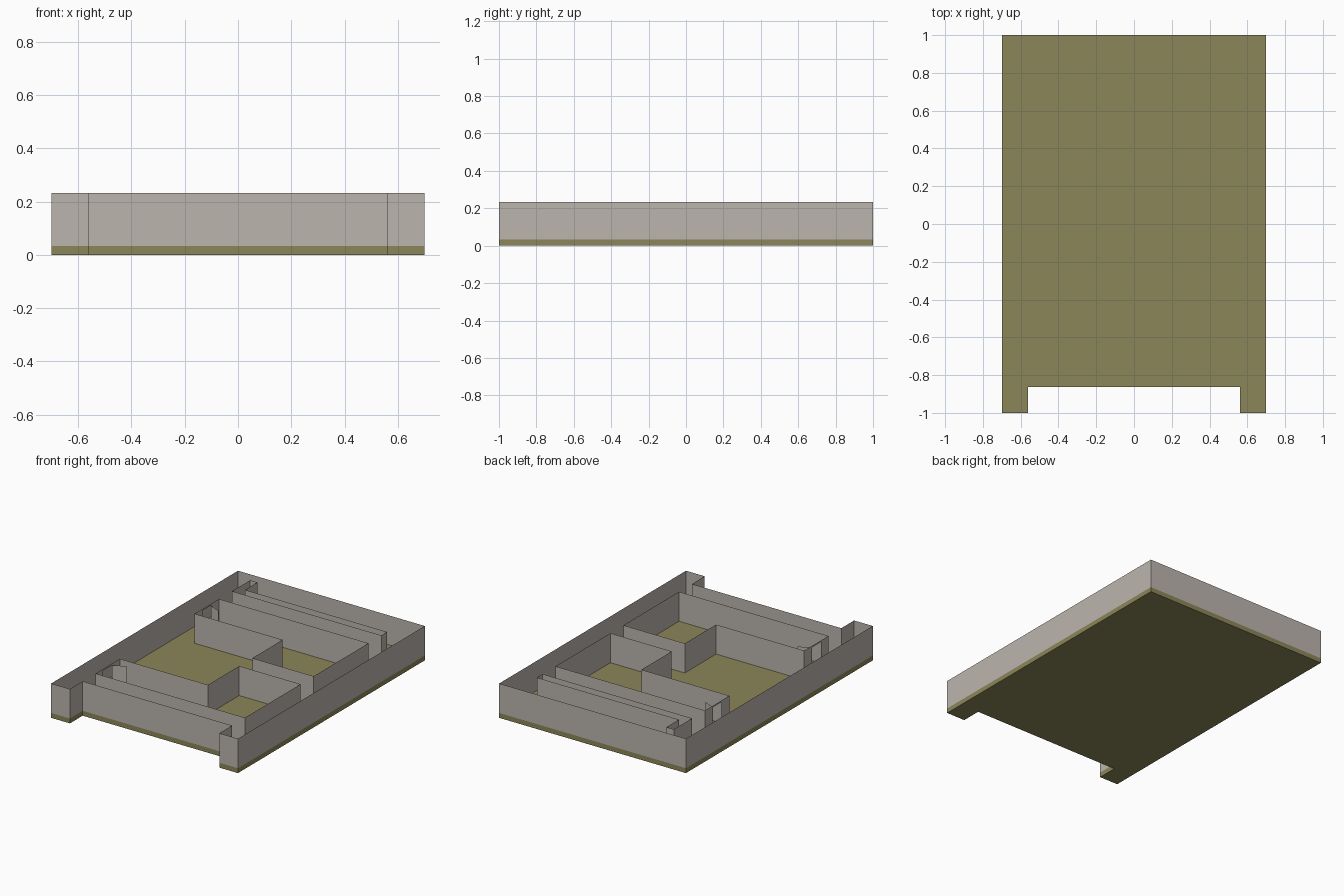
import bpy, bmesh

if "Cube" in bpy.data.objects:
    bpy.data.objects.remove(bpy.data.objects["Cube"])

BASE, TOP = 0.033, 0.233        # slab top and wall top
DOOR_TOP = 0.222


def material(name, rgb):
    m = bpy.data.materials.new(name)
    m.diffuse_color = (*rgb, 1)
    m.use_nodes = True
    m.node_tree.nodes["Principled BSDF"].inputs["Base Color"].default_value = m.diffuse_color
    return m


wall_mat = material("warm grey plaster", (0.50, 0.46, 0.42))
floor_mat = material("olive floor", (0.26, 0.24, 0.10))


def finish(bm, name, mat):
    me = bpy.data.meshes.new(name)
    bm.to_mesh(me)
    bm.free()
    ob = bpy.data.objects.new(name, me)
    me.materials.append(mat)
    bpy.context.collection.objects.link(ob)
    return ob


def sheet(bm, a, b, z0=BASE, z1=TOP):
    """Upright paper-thin panel from plan point a to b."""
    v = [bm.verts.new((p[0], p[1], z)) for p, z in ((a, z0), (b, z0), (b, z1), (a, z1))]
    bm.faces.new(v)


def wall_ring(name, pts, door=None):
    """Closed run of thin walls; door=(y0, y1) cuts a doorway in the left wall."""
    bm = bmesh.new()
    for a, b in zip(pts, pts[1:] + pts[:1]):
        if door and a[0] == b[0] == -0.56:
            x = a[0]
            lo, hi = sorted((a[1], b[1]))
            d0, d1 = door
            sheet(bm, (x, hi), (x, d1))
            sheet(bm, (x, d1), (x, d0), DOOR_TOP)
            sheet(bm, (x, d0), (x, lo))
        else:
            sheet(bm, a, b)
    bmesh.ops.remove_doubles(bm, verts=bm.verts, dist=1e-5)
    return finish(bm, name, wall_mat)


def panel(name, a, b, z0, z1):
    bm = bmesh.new()
    sheet(bm, a, b, z0, z1)
    return finish(bm, name, wall_mat)


# building footprint with the recessed front entrance
outline = [(-0.7, -1), (-0.56, -1), (-0.56, -0.863), (0.56, -0.863),
           (0.56, -1), (0.7, -1), (0.7, 1), (-0.7, 1)]

# floor slab
bm = bmesh.new()
f = bm.faces.new([bm.verts.new((x, y, 0)) for x, y in outline])
ext = bmesh.ops.extrude_face_region(bm, geom=[f], use_keep_orig=True)
for v in ext["geom"]:
    if isinstance(v, bmesh.types.BMVert):
        v.co.z = BASE
bmesh.ops.recalc_face_normals(bm, faces=bm.faces)
finish(bm, "floor_slab", floor_mat)

# outer and inner walls
wall_ring("outer_walls", outline)
wall_ring("rear_partition", [(-0.56, 0.735), (0.56, 0.735), (0.56, 0.797),
                             (-0.505, 0.797), (-0.505, 0.93), (-0.56, 0.93)])
wall_ring("middle_room_walls", [(-0.56, 0.335), (0.1, 0.335), (0.1, 0.01), (0.56, 0.01),
                                (0.56, 0.597), (-0.56, 0.597)], door=(0.42, 0.51))
wall_ring("front_room_walls", [(-0.56, -0.725), (0.56, -0.725), (0.56, -0.13), (0.1, -0.13),
                               (0.1, -0.465), (-0.56, -0.465)], door=(-0.645, -0.55))

# door leaves standing ajar
panel("middle_room_door", (-0.56, 0.51), (-0.48, 0.475), BASE, DOOR_TOP)
panel("front_room_door", (-0.56, -0.55), (-0.48, -0.51), BASE, DOOR_TOP)

# window panels lying almost flush with the walls
panel("middle_room_window", (-0.285, 0.331), (-0.14, 0.331), 0.10, 0.205)
panel("front_room_window", (0.556, -0.47), (0.556, -0.35), 0.10, 0.205)
